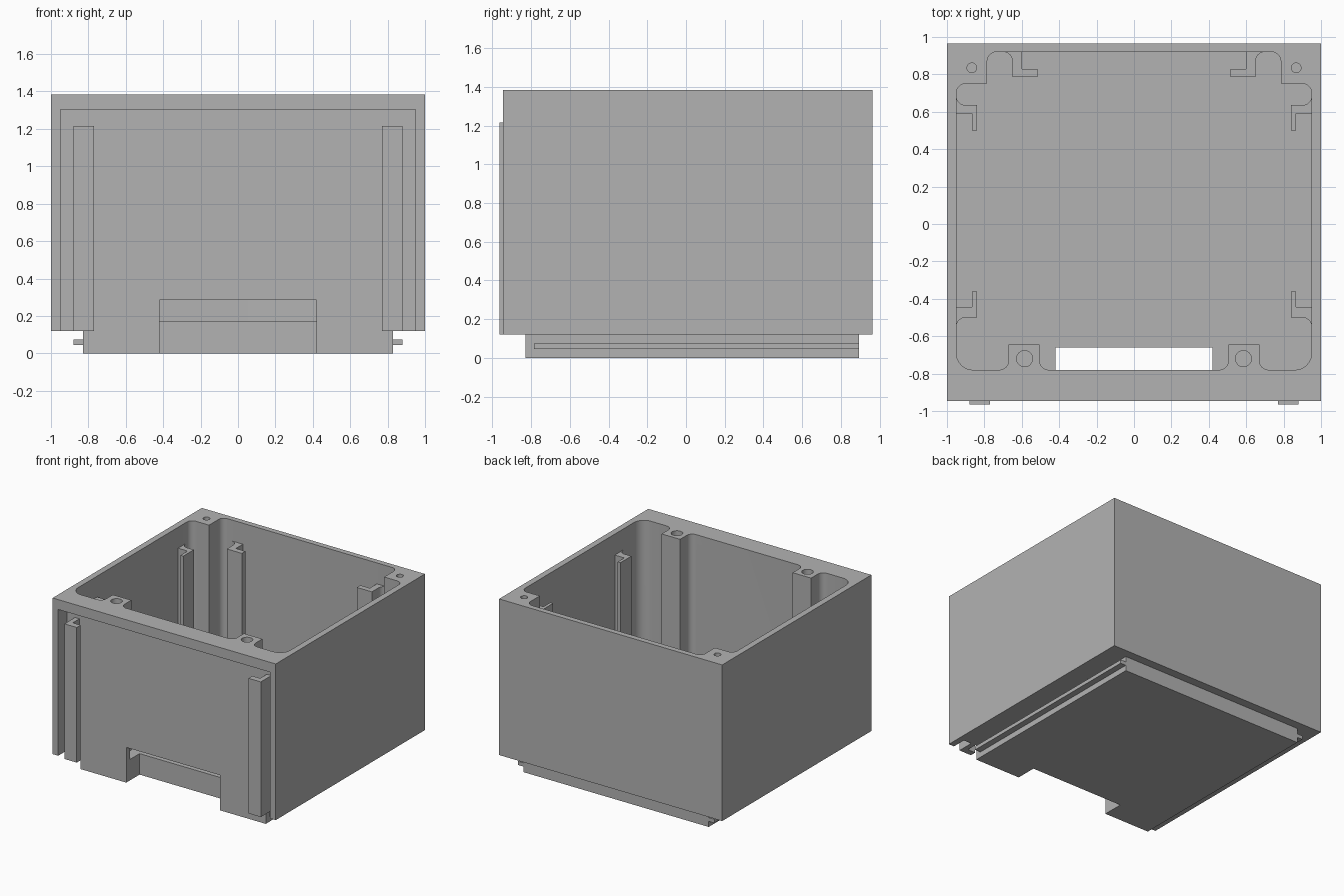
import bpy, bmesh, math
from mathutils import Vector

if "Cube" in bpy.data.objects:
    bpy.data.objects.remove(bpy.data.objects["Cube"])

grey = bpy.data.materials.new("plain grey")
grey.use_nodes = True
colour = (0.45, 0.45, 0.45, 1)
grey.diffuse_color = colour
grey.node_tree.nodes["Principled BSDF"].inputs["Base Color"].default_value = colour


def rounded(points, steps=8):
    """Outline whose corners are (x, y) or (x, y, radius)."""
    out = []
    for i, p in enumerate(points):
        c = Vector(p[:2])
        if len(p) == 2:
            out.append(c)
            continue
        a = (Vector(points[i - 1][:2]) - c).normalized()
        b = (Vector(points[(i + 1) % len(points)][:2]) - c).normalized()
        r = p[2]
        for k in range(steps + 1):
            t = k / steps * math.pi / 2
            out.append(c + a * r * (1 - math.sin(t)) + b * r * (1 - math.cos(t)))
    return out


def prism(name, points, z0, z1, side=1):
    """Extrude an outline in z; side=-1 mirrors it in x."""
    bm = bmesh.new()
    face = bm.faces.new([bm.verts.new((p.x * side, p.y, z0)) for p in rounded(points)])
    top = bmesh.ops.extrude_face_region(bm, geom=[face])["geom"]
    for v in top:
        if isinstance(v, bmesh.types.BMVert):
            v.co.z = z1
    bmesh.ops.recalc_face_normals(bm, faces=bm.faces)
    mesh = bpy.data.meshes.new(name)
    bm.to_mesh(mesh)
    bm.free()
    mesh.materials.append(grey)
    obj = bpy.data.objects.new(name, mesh)
    bpy.context.collection.objects.link(obj)
    return obj


def box(name, x0, x1, y0, y1, z0, z1):
    return prism(name, [(x0, y0), (x1, y0), (x1, y1), (x0, y1)], z0, z1)


def cylinder(name, x, y, r, z0, z1):
    ring = [(x + r * math.cos(k * math.pi / 12), y + r * math.sin(k * math.pi / 12))
            for k in range(24)]
    return prism(name, ring, z0, z1)


def combine(target, tool, operation):
    mod = target.modifiers.new(operation.lower(), "BOOLEAN")
    mod.operation, mod.solver, mod.object = operation, "EXACT", tool
    bpy.context.view_layer.objects.active = target
    bpy.ops.object.modifier_apply(modifier=mod.name)
    bpy.data.objects.remove(tool)


FLOOR, RIM, RAIL_TOP, SKIRT = 0.17, 1.385, 1.215, 0.12

# Shell with front recess, plinth and sliding ribs
housing = box("housing", -1, 1, -0.945, 0.965, SKIRT, RIM)
combine(housing, box("recess_cutter", -0.95, 0.95, -1.1, -0.83, 0, 1.305), "DIFFERENCE")
combine(housing, box("plinth", -0.83, 0.83, -0.83, 0.895, 0, 0.15), "UNION")

# Cavity outline leaves the corner blocks and front screw posts standing
half = [(0.505, -0.78, 0.05), (0.505, -0.645), (0.67, -0.645), (0.67, -0.78, 0.05),
        (0.95, -0.78, 0.09), (0.95, 0.75, 0.05), (0.785, 0.75), (0.785, 0.92, 0.05)]
mirrored = [(-p[0], *p[1:]) for p in reversed(half)]
combine(housing, prism("cavity_cutter", half + mirrored, FLOOR, 1.6), "DIFFERENCE")

# Window through front wall and floor
combine(housing, box("window_cutter", -0.42, 0.42, -1.1, -0.66, -0.1, 0.285), "DIFFERENCE")

# Screw holes
for side in (-1, 1):
    combine(housing, cylinder("post_hole", side * 0.585, -0.72, 0.043, 0.9, 1.6), "DIFFERENCE")
    combine(housing, cylinder("corner_hole", side * 0.867, 0.835, 0.026, 0.9, 1.6), "DIFFERENCE")

# Hooked guide rails inside and outside, and ribs under the shell
hooks = {
    "side_back_guide": [(0.97, 0.59), (0.97, 0.69), (0.95, 0.69), (0.95, 0.635, 0.05),
                        (0.84, 0.635), (0.84, 0.5), (0.865, 0.5), (0.865, 0.59)],
    "side_front_guide": [(0.97, -0.445), (0.865, -0.445), (0.865, -0.36), (0.84, -0.36),
                         (0.84, -0.5), (0.95, -0.5, 0.05), (0.95, -0.555), (0.97, -0.555)],
    "back_guide": [(0.6, 0.94), (0.6, 0.83), (0.515, 0.83), (0.515, 0.785),
                   (0.65, 0.785), (0.65, 0.92, 0.05), (0.705, 0.92), (0.705, 0.94)],
}
front_rail = [(0.88, -0.82), (0.88, -0.965), (0.77, -0.965), (0.77, -0.915),
              (0.84, -0.915), (0.84, -0.82)]
parts = [housing]
for side, word in ((1, "left"), (-1, "right")):
    for name, outline in hooks.items():
        parts.append(prism(f"{word}_{name}", outline, FLOOR - 0.01, RAIL_TOP, side))
    parts.append(prism(f"{word}_front_rail", front_rail, SKIRT, RAIL_TOP, side))
    x0, x1 = sorted((side * 0.82, side * 0.88))
    parts.append(box(f"{word}_sliding_rib", x0, x1, -0.785, 0.895, 0.045, 0.075))

# Smooth fillets, sharp edges
bpy.ops.object.select_all(action="DESELECT")
for obj in parts:
    obj.select_set(True)
bpy.context.view_layer.objects.active = housing
bpy.ops.object.shade_smooth_by_angle(angle=math.radians(30))
